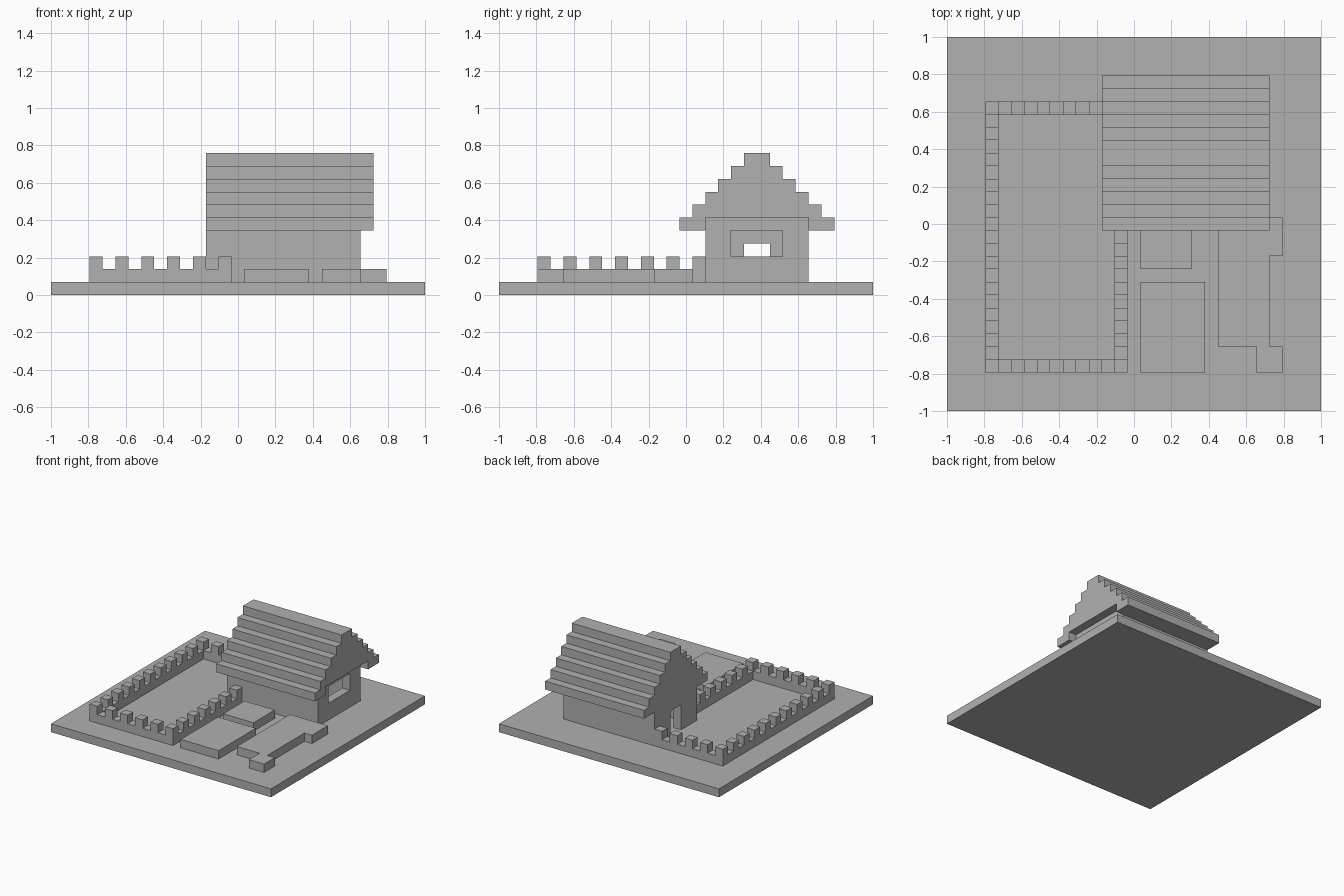
import bpy, bmesh
from mathutils import Vector

cube = bpy.data.objects.get("Cube")
if cube:
    bpy.data.objects.remove(cube, do_unlink=True)

# Everything sits on a grid of 29 blocks per side
N = 29
U = 2 / N

stone = bpy.data.materials.new("plain_grey")
stone.use_nodes = True
GREY = (0.44, 0.44, 0.44, 1)
stone.diffuse_color = GREY
stone.node_tree.nodes["Principled BSDF"].inputs["Base Color"].default_value = GREY


def point(x, y, z):
    return Vector((x * U - 1, y * U - 1, z * U))


def add_prism(bm, outline, low, high, along_x=False):
    """Extrude an outline (in xy, or in yz when along_x) from low to high."""
    def place(p, h):
        return point(h, *p) if along_x else point(*p, h)
    face = bm.faces.new([bm.verts.new(place(p, low)) for p in outline])
    top = bmesh.ops.extrude_face_region(bm, geom=[face])["geom"]
    shift = place(outline[0], high) - place(outline[0], low)
    bmesh.ops.translate(bm, vec=shift,
                        verts=[v for v in top if isinstance(v, bmesh.types.BMVert)])


def rect(x0, x1, y0, y1):
    return [(x0, y0), (x1, y0), (x1, y1), (x0, y1)]


def build(name, prisms, along_x=False):
    bm = bmesh.new()
    for outline, low, high in prisms:
        add_prism(bm, outline, low, high, along_x)
    bmesh.ops.recalc_face_normals(bm, faces=bm.faces)
    mesh = bpy.data.meshes.new(name)
    bm.to_mesh(mesh)
    bm.free()
    mesh.materials.append(stone)
    obj = bpy.data.objects.new(name, mesh)
    bpy.context.collection.objects.link(obj)
    return obj


def cut(target, name, outline, low, high):
    cutter = build(name, [(outline, low, high)])
    cutter.hide_render = True
    cutter.hide_viewport = True
    cutter.display_type = 'WIRE'
    mod = target.modifiers.new(name, 'BOOLEAN')
    mod.operation = 'DIFFERENCE'
    mod.solver = 'EXACT'
    mod.object = cutter


# Ground
build("ground_slab", [(rect(0, N, 0, N), 0, 1)])

# Hollow house with a doorway on one end and a window on the other
walls = build("house_walls", [(rect(12, 24, 16, 24), 1, 6)])
cut(walls, "room_cutter", rect(13, 23, 17, 23), 0.5, 6.5)
cut(walls, "door_cutter", rect(11.5, 13.5, 19, 21), 0.5, 4)
cut(walls, "window_cutter", rect(22.5, 24.5, 18, 22), 3, 5)

# Stepped roof: one mirrored stair profile pushed along the ridge
stairs = []
for i in range(6):
    stairs += [(14 + i, 5 + i), (14 + i, 6 + i)]
mirrored = [(40 - y, z) for y, z in reversed(stairs)]
eaves = [(24, 5), (24, 6), (16, 6), (16, 5)]
build("stepped_roof", [(stairs + mirrored + eaves, 12, 25)], along_x=True)

# Yard wall with battlements on every other block
yard = [(12, 24), (3, 24), (3, 3), (14, 3), (14, 16),
        (13, 16), (13, 4), (4, 4), (4, 23), (12, 23)]
build("yard_wall", [(yard, 1, 2)])
blocks = {(3, y) for y in range(3, 24, 2)}
blocks |= {(13, y) for y in range(3, 16, 2)}
blocks |= {(x, 3) for x in range(3, 14, 2)}
blocks |= {(x, 23) for x in range(3, 12, 2)}
build("battlements", [(rect(x, x + 1, y, y + 1), 2, 3) for x, y in sorted(blocks)])

# Low garden beds in front of the house
build("small_bed", [(rect(15, 19, 11, 15), 1, 2)])
build("large_bed", [(rect(15, 20, 3, 10), 1, 2)])
build("long_bed", [([(21, 5), (24, 5), (24, 3), (26, 3), (26, 5), (25, 5),
                     (25, 12), (26, 12), (26, 15), (21, 15)], 1, 2)])
